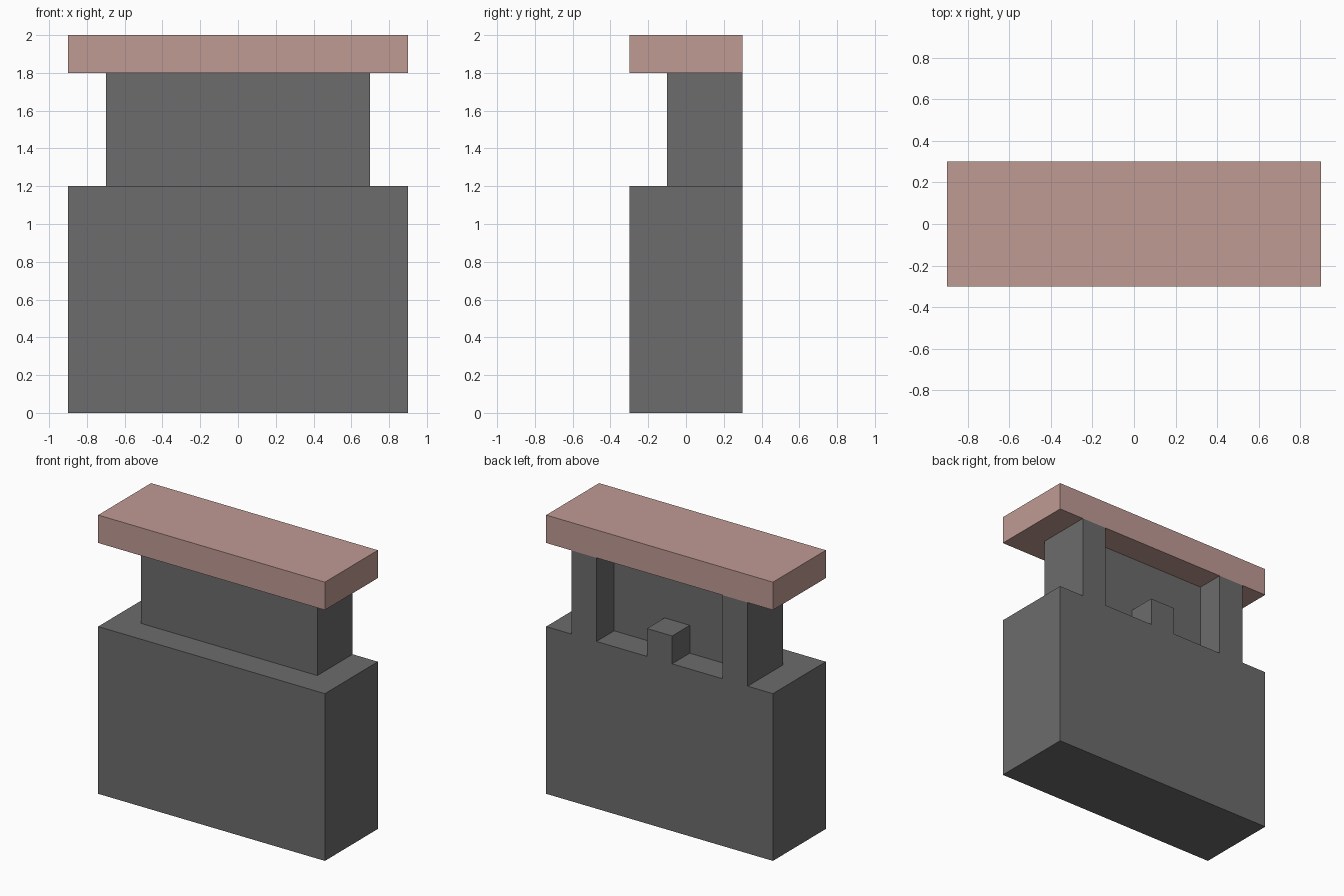
import bpy
import bmesh

cube = bpy.data.objects.get("Cube")
if cube:
    bpy.data.objects.remove(cube, do_unlink=True)


def make_material(name, rgb):
    mat = bpy.data.materials.new(name)
    mat.use_nodes = True
    color = (*rgb, 1.0)
    mat.diffuse_color = color
    mat.node_tree.nodes["Principled BSDF"].inputs["Base Color"].default_value = color
    return mat


def prism(name, outline, bottom, top, mat):
    """Extrude a counter-clockwise plan outline from bottom to top."""
    bm = bmesh.new()
    face = bm.faces.new([bm.verts.new((x, y, bottom)) for x, y in outline])
    extruded = bmesh.ops.extrude_face_region(bm, geom=[face], use_keep_orig=True)
    moved = [v for v in extruded["geom"] if isinstance(v, bmesh.types.BMVert)]
    bmesh.ops.translate(bm, verts=moved, vec=(0, 0, top - bottom))
    bmesh.ops.recalc_face_normals(bm, faces=bm.faces)
    mesh = bpy.data.meshes.new(name)
    bm.to_mesh(mesh)
    bm.free()
    mesh.materials.append(mat)
    obj = bpy.data.objects.new(name, mesh)
    bpy.context.collection.objects.link(obj)
    return obj


def rectangle(half_width, front, back):
    return [(-half_width, front), (half_width, front),
            (half_width, back), (-half_width, back)]


stone = make_material("dark grey stone", (0.15, 0.15, 0.15))
clay = make_material("dusty pink clay", (0.527, 0.328, 0.296))

BACK = 0.3

# Heavy base block
prism("base", rectangle(0.9, -0.3, BACK), 0.0, 1.2, stone)

# Upper wall: U-shaped plan with a niche open to the back
niche = [(0.7, BACK), (0.5, BACK), (0.5, 0.1)]
right_half = [(0.7, -0.1)] + niche
left_half = [(-x, y) for x, y in reversed(right_half)]
prism("upper_wall", right_half + left_half, 1.2, 1.8, stone)

# Small block standing in the niche
prism("niche_block", rectangle(0.1, 0.1, BACK), 1.2, 1.4, stone)

# Overhanging top slab
prism("top_slab", rectangle(0.9, -0.3, BACK), 1.8, 2.0, clay)
